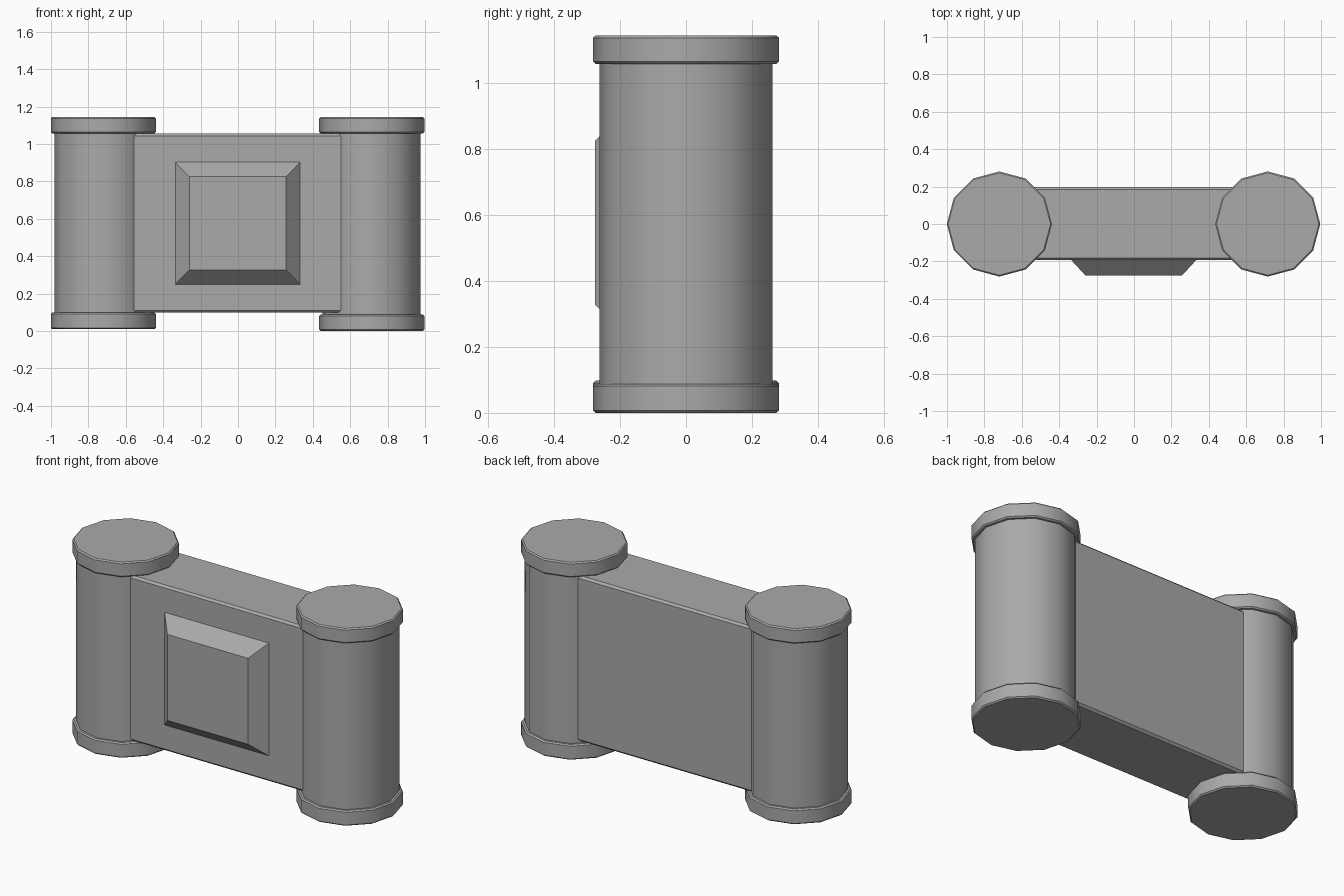
import bpy, bmesh, math
from mathutils import Matrix, Vector

cube = bpy.data.objects.get("Cube")
if cube:
    bpy.data.objects.remove(cube, do_unlink=True)

grey = bpy.data.materials.new("plain_grey")
grey.use_nodes = True
grey.diffuse_color = (0.4, 0.4, 0.4, 1)
grey.node_tree.nodes["Principled BSDF"].inputs["Base Color"].default_value = grey.diffuse_color


def finish(bm, name, bevel=0.0):
    """Bevel the hard edges, make the object and smooth its shallow angles."""
    if bevel:
        hard = [e for e in bm.edges if e.calc_face_angle(0) > math.radians(40)]
        bmesh.ops.bevel(bm, geom=hard, offset=bevel, segments=1, affect='EDGES')
    bmesh.ops.recalc_face_normals(bm, faces=bm.faces)
    mesh = bpy.data.meshes.new(name)
    bm.to_mesh(mesh)
    bm.free()
    mesh.materials.append(grey)
    obj = bpy.data.objects.new(name, mesh)
    bpy.context.collection.objects.link(obj)
    bpy.ops.object.select_all(action='DESELECT')
    obj.select_set(True)
    bpy.context.view_layer.objects.active = obj
    bpy.ops.object.shade_smooth_by_angle(angle=math.radians(35))
    return obj


def drum(name, x, radius, z0, z1, bevel=0.0):
    """Upright twelve-sided cylinder with corners on the x and y axes."""
    bm = bmesh.new()
    bmesh.ops.create_cone(bm, cap_ends=True, segments=12, radius1=radius, radius2=radius,
                          depth=z1 - z0, matrix=Matrix.Translation((x, 0, (z0 + z1) / 2)))
    finish(bm, name, bevel)


def box(low, high):
    low, high = Vector(low), Vector(high)
    bm = bmesh.new()
    bmesh.ops.create_cube(bm, size=1, matrix=Matrix.Translation((low + high) / 2)
                          @ Matrix.Diagonal((high - low).to_4d()))
    return bm


# End columns with wider caps
for side, x, base in (("right", -0.72, 0.01), ("left", 0.715, 0.0)):
    drum(side + "_column", x, 0.262, base + 0.04, 1.1)
    drum(side + "_bottom_cap", x, 0.281, base, base + 0.088, 0.007)
    drum(side + "_top_cap", x, 0.281, 1.057, 1.143, 0.007)

# Block joining the columns
finish(box((-0.7, -0.193, 0.098), (0.7, 0.197, 1.055)), "centre_block", 0.012)

# Raised front panel with sloping sides
panel = box((-0.34, -0.275, 0.245), (0.337, -0.17, 0.907))
for v in panel.verts:
    if v.co.y < -0.25:
        v.co.x -= math.copysign(0.08, v.co.x)
        v.co.z -= math.copysign(0.082, v.co.z - 0.576)
    else:
        v.co.y = -0.188
finish(panel, "front_panel")
